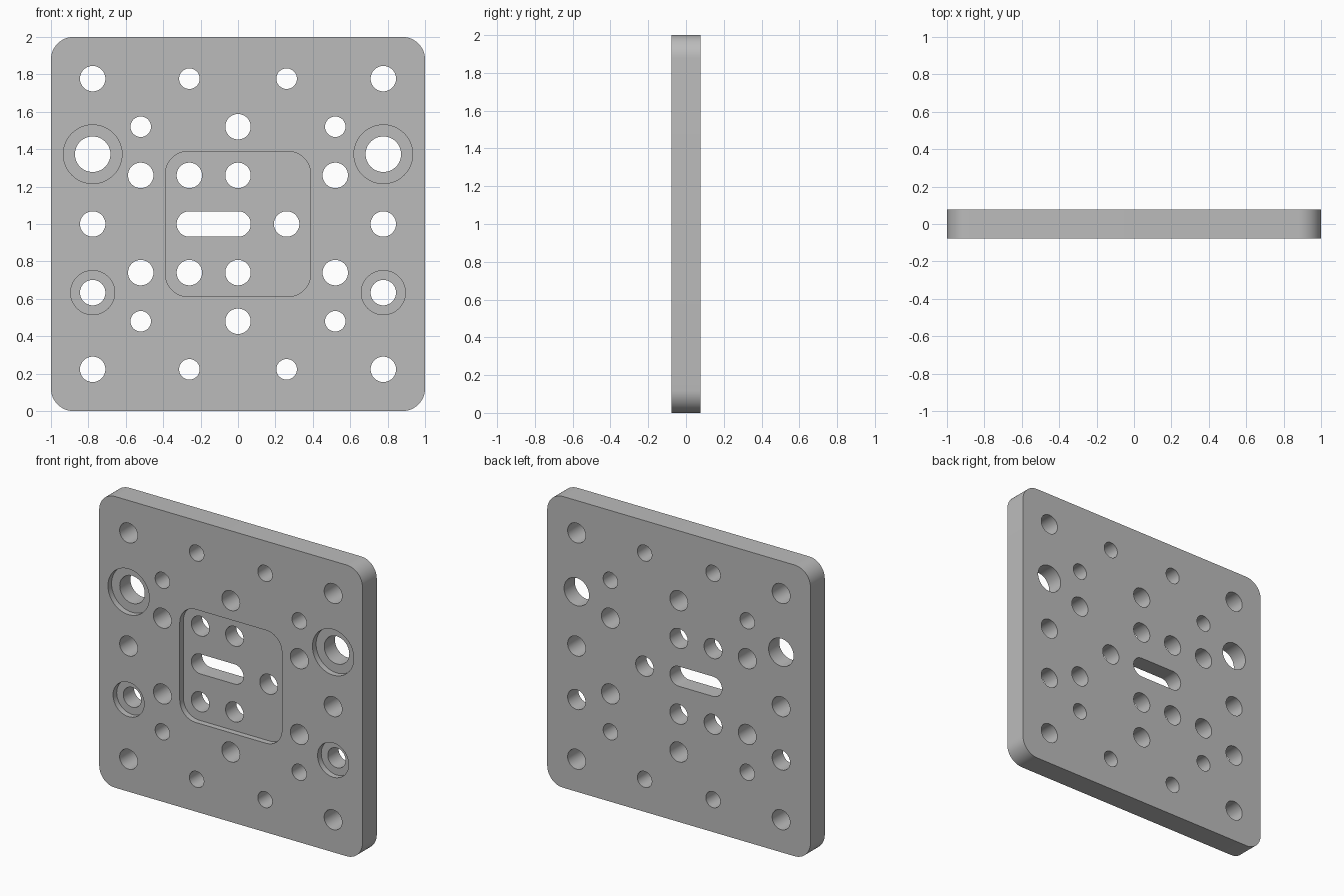
import bpy, bmesh
from math import sin, cos, pi

HALF_T = 0.078          # half plate thickness
POCKET = 0.04           # depth of the front recesses
LARGE, SMALL = 0.068, 0.055
A, B, C = 0.26, 0.52, 0.777   # hole grid pitches

if "Cube" in bpy.data.objects:
    bpy.data.objects.remove(bpy.data.objects["Cube"])

grey = bpy.data.materials.new("plain grey")
grey.use_nodes = True
colour = (0.5, 0.5, 0.5, 1)
grey.diffuse_color = colour
grey.node_tree.nodes["Principled BSDF"].inputs["Base Color"].default_value = colour


def add_prism(bm, x, z, w, h, r, y0, y1, steps=12):
    """Rounded rectangle (or circle, or slot) in XZ, extruded from y0 to y1."""
    verts = []
    for quarter, (sx, sz) in enumerate([(1, 1), (-1, 1), (-1, -1), (1, -1)]):
        for i in range(steps + 1):
            a = (quarter + i / steps) * pi / 2
            verts.append(bm.verts.new((x + sx * (w / 2 - r) + r * cos(a), y0,
                                       z + sz * (h / 2 - r) + r * sin(a))))
    verts = bmesh.ops.weld_verts and verts
    face = bm.faces.new(verts)
    new = bmesh.ops.extrude_face_region(bm, geom=[face])["geom"]
    moved = [g for g in new if isinstance(g, bmesh.types.BMVert)]
    bmesh.ops.translate(bm, verts=moved, vec=(0, y1 - y0, 0))


def add_hole(bm, x, z, r, y0=-0.2, y1=0.2):
    add_prism(bm, x, z, 2 * r, 2 * r, r, y0, y1)


def make_object(name, bm):
    bmesh.ops.remove_doubles(bm, verts=bm.verts, dist=1e-4)
    bmesh.ops.recalc_face_normals(bm, faces=bm.faces)
    mesh = bpy.data.meshes.new(name)
    bm.to_mesh(mesh)
    bm.free()
    mesh.materials.append(grey)
    ob = bpy.data.objects.new(name, mesh)
    bpy.context.collection.objects.link(ob)
    return ob


# Plate with rounded corners
bm = bmesh.new()
add_prism(bm, 0, 1, 2, 2, 0.12, -HALF_T, HALF_T)
plate = make_object("mounting_plate", bm)

# Front recesses: central pocket and four counterbores
bm = bmesh.new()
floor = -HALF_T + POCKET
add_prism(bm, 0, 1, 0.776, 0.776, 0.12, -0.2, floor)
for s in (-1, 1):
    add_hole(bm, s * C, 1.373, 0.157, -0.2, floor)
    add_hole(bm, s * C, 0.633, 0.118, -0.2, floor)
recesses = make_object("recess_cutter", bm)

# Through holes and the slot
bm = bmesh.new()
for s in (-1, 1):
    add_hole(bm, s * C, 1.373, 0.095)
    add_hole(bm, s * C, 0.633, LARGE)
    add_hole(bm, s * C, 1, LARGE)
    for v in (-1, 1):
        add_hole(bm, s * C, 1 + v * C, LARGE)
        add_hole(bm, s * A, 1 + v * C, SMALL)
        add_hole(bm, s * B, 1 + v * B, SMALL)
        add_hole(bm, s * B, 1 + v * A, LARGE)
for v in (-1, 1):
    add_hole(bm, 0, 1 + v * B, LARGE)
    add_hole(bm, 0, 1 + v * A, LARGE)
    add_hole(bm, -A, 1 + v * A, LARGE)
add_hole(bm, A, 1, LARGE)
add_prism(bm, -A / 2, 1, A + 2 * LARGE, 2 * LARGE, LARGE, -0.2, 0.2)
holes = make_object("hole_cutter", bm)

# Cut the plate, then remove the cutters
bpy.ops.object.select_all(action='DESELECT')
plate.select_set(True)
bpy.context.view_layer.objects.active = plate
for cutter in (recesses, holes):
    cutter.hide_render = True
    mod = plate.modifiers.new(cutter.name, 'BOOLEAN')
    mod.operation = 'DIFFERENCE'
    mod.solver = 'EXACT'
    mod.object = cutter
    bpy.ops.object.modifier_apply(modifier=mod.name)
    bpy.data.objects.remove(cutter)
bpy.ops.object.shade_smooth_by_angle(angle=pi / 6)
